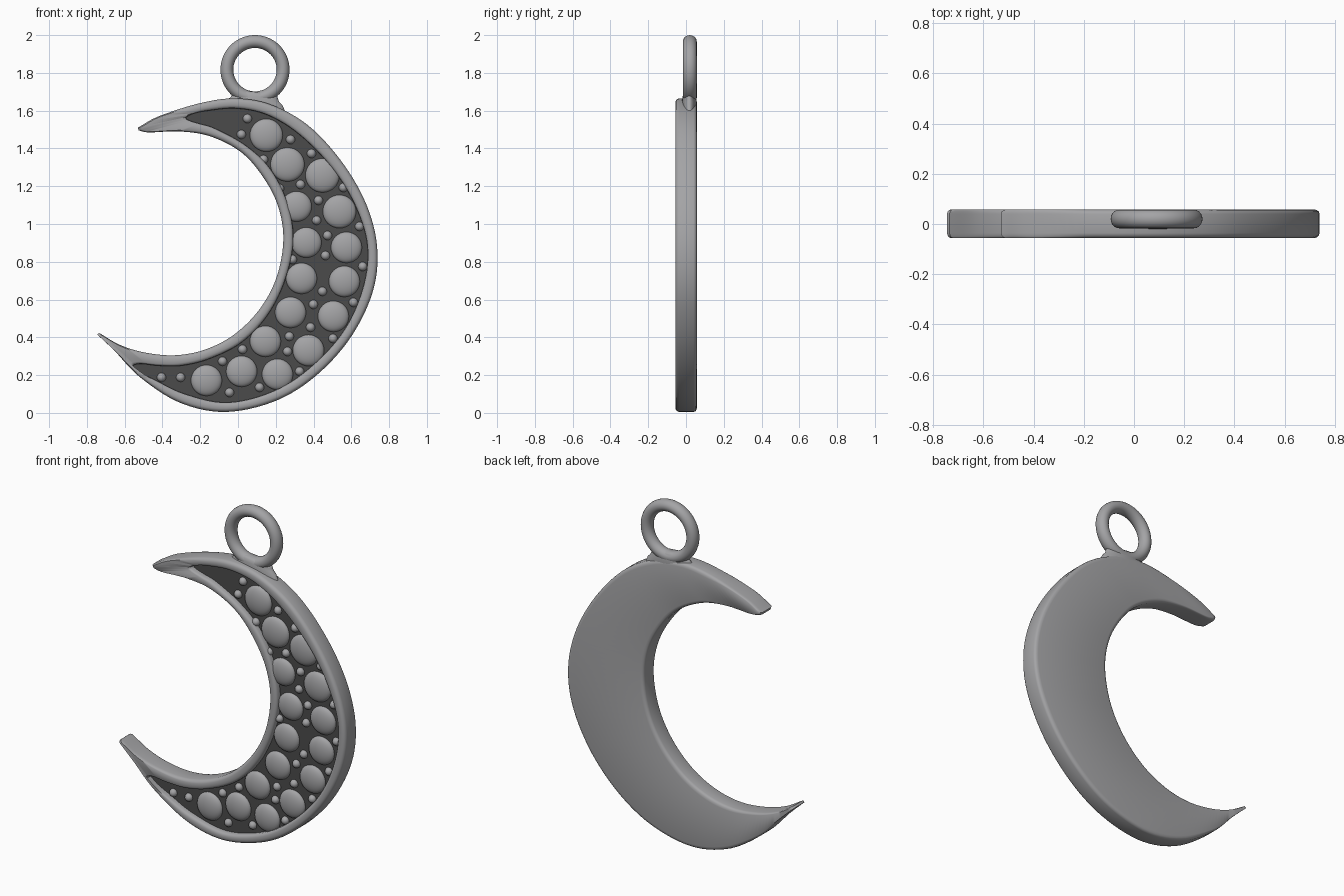
import bpy, bmesh, math
from mathutils import Vector

if "Cube" in bpy.data.objects:
    bpy.data.objects.remove(bpy.data.objects["Cube"])


def material(name, value):
    m = bpy.data.materials.new(name)
    m.diffuse_color = (*value, 1)
    m.use_nodes = True
    m.node_tree.nodes["Principled BSDF"].inputs["Base Color"].default_value = m.diffuse_color
    return m


SILVER = material("silver", (0.37, 0.37, 0.38))
DARK = material("dark_recess", (0.07, 0.07, 0.07))


def finish(bm, name, mat, angle=40):
    bmesh.ops.recalc_face_normals(bm, faces=bm.faces)
    me = bpy.data.meshes.new(name)
    bm.to_mesh(me)
    bm.free()
    ob = bpy.data.objects.new(name, me)
    bpy.context.collection.objects.link(ob)
    me.materials.append(mat)
    bpy.ops.object.select_all(action='DESELECT')
    ob.select_set(True)
    bpy.context.view_layer.objects.active = ob
    bpy.ops.object.shade_smooth_by_angle(angle=math.radians(angle))
    return ob


def spline(points, count):
    """Evenly sampled Catmull-Rom curve through the points."""
    p = [Vector(q) for q in points]
    p = [2 * p[0] - p[1]] + p + [2 * p[-1] - p[-2]]
    out = []
    for k in range(count + 1):
        u = k / count * (len(points) - 1)
        i = min(int(u), len(points) - 2)
        t = u - i
        a, b, c, d = p[i:i + 4]
        out.append(0.5 * (2 * b + (c - a) * t + (2 * a - 5 * b + 4 * c - d) * t * t
                          + (3 * b - a - 3 * c + d) * t ** 3))
    return out


def bridge(bm, a, b):
    n = len(a)
    for i in range(n):
        bm.faces.new((a[i], a[(i + 1) % n], b[(i + 1) % n], b[i]))


def cap(bm, ring):
    """Fill a crescent ring with strips from its outer to its inner arc."""
    n = len(ring)
    for i in range(n // 2 - 1):
        bm.faces.new((ring[i], ring[i + 1], ring[n - 2 - i], ring[n - 1 - i]))


# Crescent outline and recess outline (x, z): outer arc down, inner arc back up
OUTER = [(-.53, 1.51), (-.42, 1.57), (-.2, 1.64), (-.01, 1.665), (.18, 1.63), (.38, 1.515),
         (.56, 1.315), (.685, 1.09), (.738, .86), (.71, .63), (.59, .39), (.405, .19),
         (.19, .06), (-.07, .005), (-.31, .055), (-.52, .19), (-.65, .325), (-.745, .415)]
INNER = [(-.735, .423), (-.625, .36), (-.495, .32), (-.335, .305), (-.175, .335), (-.02, .415),
         (.115, .55), (.205, .72), (.24, .92), (.21, 1.10), (.125, 1.26), (.01, 1.385),
         (-.15, 1.465), (-.31, 1.49), (-.47, 1.485), (-.525, 1.495)]
REC_OUTER = [(-.275, 1.565), (-.24, 1.583), (-.17, 1.598), (-.01, 1.612), (.16, 1.575),
             (.335, 1.465), (.515, 1.275), (.635, 1.065), (.687, .86), (.655, .64), (.55, .42),
             (.37, .23), (.175, .11), (-.06, .055), (-.28, .1), (-.44, .175), (-.51, .21),
             (-.555, .245)]
REC_INNER = [(-.55, .255), (-.51, .26), (-.42, .25), (-.3, .25), (-.155, .285), (.015, .37),
             (.155, .515), (.25, .705), (.293, .92), (.257, 1.125), (.165, 1.30), (.035, 1.42),
             (-.12, 1.505), (-.2, 1.53), (-.25, 1.545), (-.272, 1.555)]
N = 110
outline = spline(OUTER, N) + spline(INNER, N)
recess = spline(REC_OUTER, N) + spline(REC_INNER, N)
FLOOR = -0.022


def ring(bm, start, toward, inset, y):
    out = []
    for a, b in zip(start, toward):
        d = b - a
        p = a + d * min(0.45, inset / d.length)
        out.append(bm.verts.new((p.x, y, p.y)))
    return out


# Crescent body with rounded rim and back
bm = bmesh.new()
rings = [ring(bm, outline, recess, d, y) for d, y in
         [(.022, .058), (.010, .055), (.003, .049), (0, .040), (0, -.036),
          (.003, -.045), (.009, -.052), (.018, -.056)]]
rings += [ring(bm, recess, outline, d, y) for d, y in
          [(.016, -.056), (.007, -.052), (.001, -.045), (0, FLOOR)]]
for a, b in zip(rings, rings[1:]):
    bridge(bm, a, b)
cap(bm, rings[0])
finish(bm, "crescent_body", SILVER, 50)

# Dark recessed floor
bm = bmesh.new()
cap(bm, ring(bm, recess, outline, 0.002, FLOOR))
floor = finish(bm, "recess_floor", DARK)
if floor.data.polygons[0].normal.y > 0:
    floor.data.flip_normals()

# Bail ring
bm = bmesh.new()
U, V = 64, 20
loops = []
for i in range(U):
    a = 2 * math.pi * i / U
    loop = []
    for j in range(V):
        b = 2 * math.pi * j / V
        r = 0.149 + 0.034 * math.cos(b)
        loop.append(bm.verts.new((0.09 + r * math.cos(a), 0.02 + 0.037 * math.sin(b),
                                  1.817 + r * math.sin(a))))
    loops.append(loop)
for i in range(U):
    bridge(bm, loops[i], loops[(i + 1) % U])
finish(bm, "bail_ring", SILVER, 60)

# Flared neck joining the ring to the crescent
bm = bmesh.new()
loops = []
for z, w, d in [(1.70, .085, .022), (1.69, .118, .032), (1.675, .121, .036),
                (1.66, .128, .038), (1.645, .145, .039), (1.61, .16, .039)]:
    loops.append([bm.verts.new((0.09 + w * math.cos(t), 0.018 + d * math.sin(t),
                                z - 0.10 * w * math.cos(t)))
                  for t in (2 * math.pi * k / 40 for k in range(40))])
for a, b in zip(loops, loops[1:]):
    bridge(bm, a, b)
bm.faces.new(loops[0])
bm.faces.new(loops[-1])
finish(bm, "bail_neck", SILVER, 60)

# Round studs set in the recess: (x, z, radius)
LARGE = [(.15, 1.47, .087), (.262, 1.315, .09), (.447, 1.257, .09), (.31, 1.093, .08),
         (.537, 1.066, .088), (.362, .902, .08), (.574, .876, .082), (.336, .712, .082),
         (.563, .696, .082), (.278, .532, .082), (.505, .511, .082), (.145, .379, .082),
         (.373, .331, .083), (.019, .22, .082), (.209, .204, .082), (-.167, .172, .082)]
SMALL = [(.05, 1.558), (.018, 1.474), (.135, 1.341), (.278, 1.447), (.389, 1.373),
         (.22, 1.188), (.331, 1.209), (.558, 1.193), (.426, 1.125), (.416, 1.019),
         (.643, .987), (.474, .939), (.288, .812), (.463, .833), (.66, .775), (.447, .643),
         (.611, .585), (.399, .574), (.272, .405), (.384, .453), (.503, .394), (.262, .325),
         (.326, .22), (.114, .135), (.024, .336), (-.082, .273), (-.045, .108),
         (-.304, .188), (-.405, .188)]


def studs(name, items, height, segs):
    bm = bmesh.new()
    for x, z, r in items:
        made = bmesh.ops.create_uvsphere(bm, u_segments=segs, v_segments=segs // 2, radius=1)
        for v in made["verts"]:
            v.co = Vector((x + r * v.co.x, FLOOR + height * v.co.z, z + r * v.co.y))
    return finish(bm, name, SILVER, 60)


studs("large_studs", LARGE, 0.032, 32)
studs("small_studs", [(x, z, 0.024) for x, z in SMALL], 0.024, 16)
